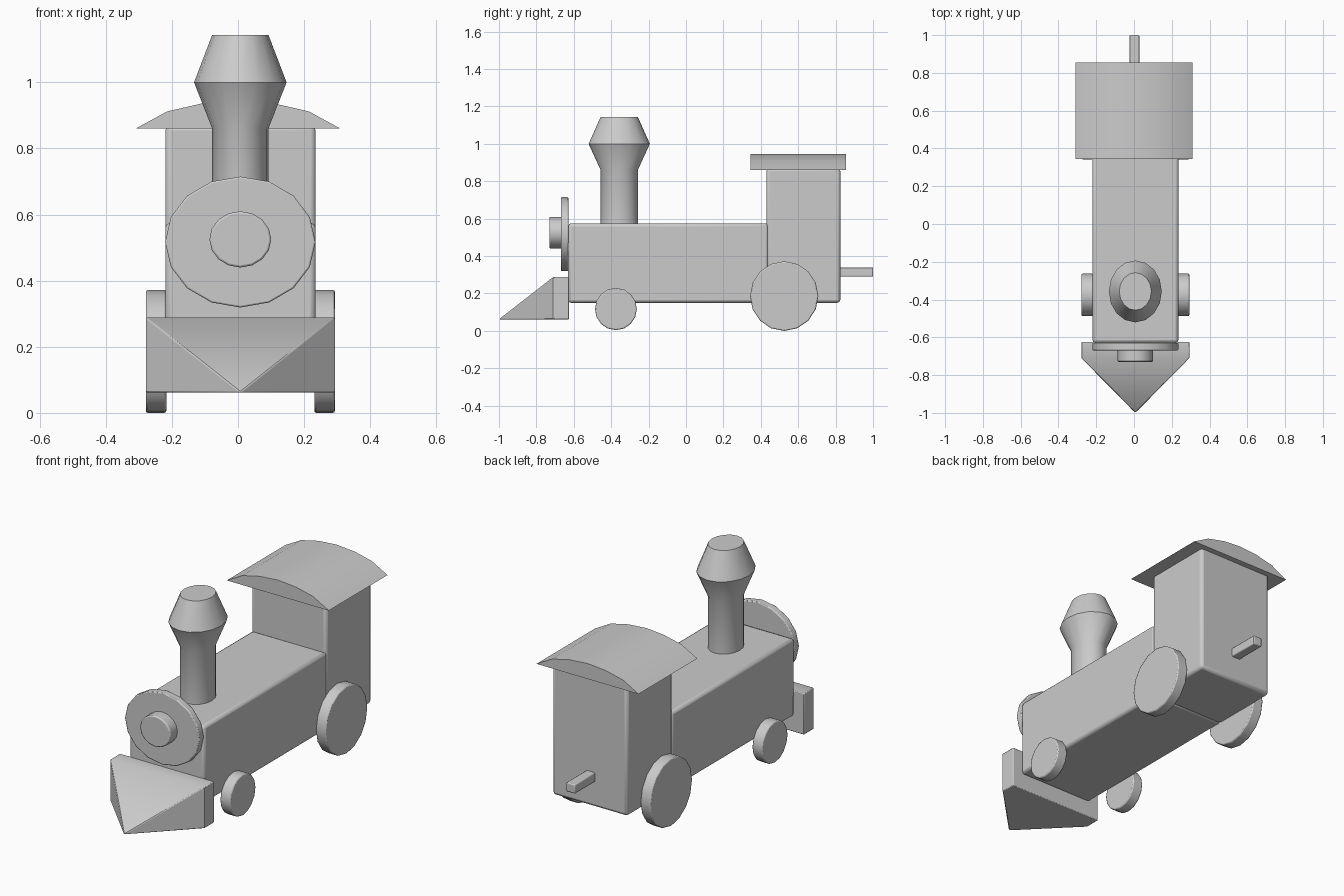
import bpy, bmesh, math
from mathutils import Matrix, Vector

if "Cube" in bpy.data.objects:
    bpy.data.objects.remove(bpy.data.objects["Cube"])

GREY = (0.6, 0.6, 0.6, 1)
grey = bpy.data.materials.new("plain grey")
grey.use_nodes = True
grey.diffuse_color = GREY
grey.node_tree.nodes["Principled BSDF"].inputs["Base Color"].default_value = GREY

MID = 0.007  # common centre line of the engine


def finish(name, bm, bevel=0.0, angle=40):
    """Turn a bmesh into a grey object with smooth shading and soft edges."""
    bmesh.ops.recalc_face_normals(bm, faces=bm.faces)
    mesh = bpy.data.meshes.new(name)
    bm.to_mesh(mesh)
    bm.free()
    mesh.materials.append(grey)
    ob = bpy.data.objects.new(name, mesh)
    bpy.context.collection.objects.link(ob)
    if bevel:
        mod = ob.modifiers.new("soft edges", "BEVEL")
        mod.width = bevel
        mod.segments = 2
        mod.limit_method = "ANGLE"
        mod.angle_limit = math.radians(50)
    bpy.ops.object.select_all(action="DESELECT")
    ob.select_set(True)
    bpy.context.view_layer.objects.active = ob
    bpy.ops.object.shade_smooth_by_angle(angle=math.radians(angle))
    return ob


def box(name, low, high, bevel):
    bm = bmesh.new()
    low, high = Vector(low), Vector(high)
    bmesh.ops.create_cube(bm, size=1, matrix=Matrix.Translation((low + high) / 2)
                          @ Matrix.Diagonal((*(high - low), 1)))
    return finish(name, bm, bevel)


def disc(name, centre, size, axis, sides, bevel):
    """Flat cylinder of full size (x, y, z), turned along an axis."""
    bm = bmesh.new()
    turn = Matrix.Rotation(math.pi / 2, 4, "Y" if axis == "X" else "X")
    bmesh.ops.create_cone(bm, cap_ends=True, segments=sides, radius1=0.5, radius2=0.5, depth=1,
                          matrix=Matrix.Translation(centre) @ Matrix.Diagonal((*size, 1)) @ turn)
    return finish(name, bm, bevel)


# Boiler, cab and rear coupling
box("boiler", (-0.22, -0.63, 0.15), (0.235, 0.44, 0.575), 0.016)
box("cab", (-0.22, 0.43, 0.15), (0.235, 0.825, 0.87), 0.016)
box("coupling", (-0.025, 0.81, 0.29), (0.028, 1.0, 0.34), 0.005)

# Round front plate and lamp
disc("front_plate", (MID, -0.649, 0.517), (0.455, 0.04, 0.396), "Y", 16, 0.005)
disc("front_lamp", (MID, -0.695, 0.525), (0.187, 0.07, 0.17), "Y", 16, 0.006)

# Wheels, small in front and large behind
for side, label in ((-1, "right"), (1, "left")):
    x = MID + side * 0.255
    disc("front_wheel_" + label, (x, -0.375, 0.117), (0.062, 0.224, 0.226), "X", 16, 0.006)
    disc("rear_wheel_" + label, (x, 0.525, 0.186), (0.062, 0.365, 0.372), "X", 16, 0.006)

# Chimney: rings of a slightly oval lathe
bm = bmesh.new()
rings = []
for z, r in ((0.56, 0.085), (0.86, 0.085), (1.0, 0.14), (1.144, 0.085)):
    rings.append([bm.verts.new((MID + r * math.cos(a), -0.357 + 1.17 * r * math.sin(a), z))
                  for a in (math.tau * i / 16 for i in range(16))])
for low, high in zip(rings, rings[1:]):
    for i in range(16):
        j = (i + 1) % 16
        bm.faces.new((low[i], low[j], high[j], high[i]))
bm.faces.new(rings[0])
bm.faces.new(rings[-1])
finish("chimney", bm, angle=30)

# Arched cab roof
half = [(0.31, 0.86), (0.215, 0.912), (0.11, 0.936)]
arch = half + [(0, 0.945)] + [(-x, z) for x, z in reversed(half)]
bm = bmesh.new()
face = bm.faces.new([bm.verts.new((x, 0.345, z)) for x, z in arch])
ext = bmesh.ops.extrude_face_region(bm, geom=[face])
moved = [v for v in ext["geom"] if isinstance(v, bmesh.types.BMVert)]
bmesh.ops.translate(bm, vec=(0, 0.51, 0), verts=moved)
finish("roof", bm)

# Wedge-shaped track guard, a hull of a block and a low nose
bm = bmesh.new()
for x in (MID - 0.286, MID + 0.286):
    for y in (-0.625, -0.71):
        for z in (0.062, 0.288):
            bm.verts.new((x, y, z))
bm.verts.new((MID, -1.0, 0.062))
bmesh.ops.convex_hull(bm, input=bm.verts)
bmesh.ops.dissolve_limit(bm, angle_limit=0.01, verts=bm.verts, edges=bm.edges)
finish("track_guard", bm, 0.004)
